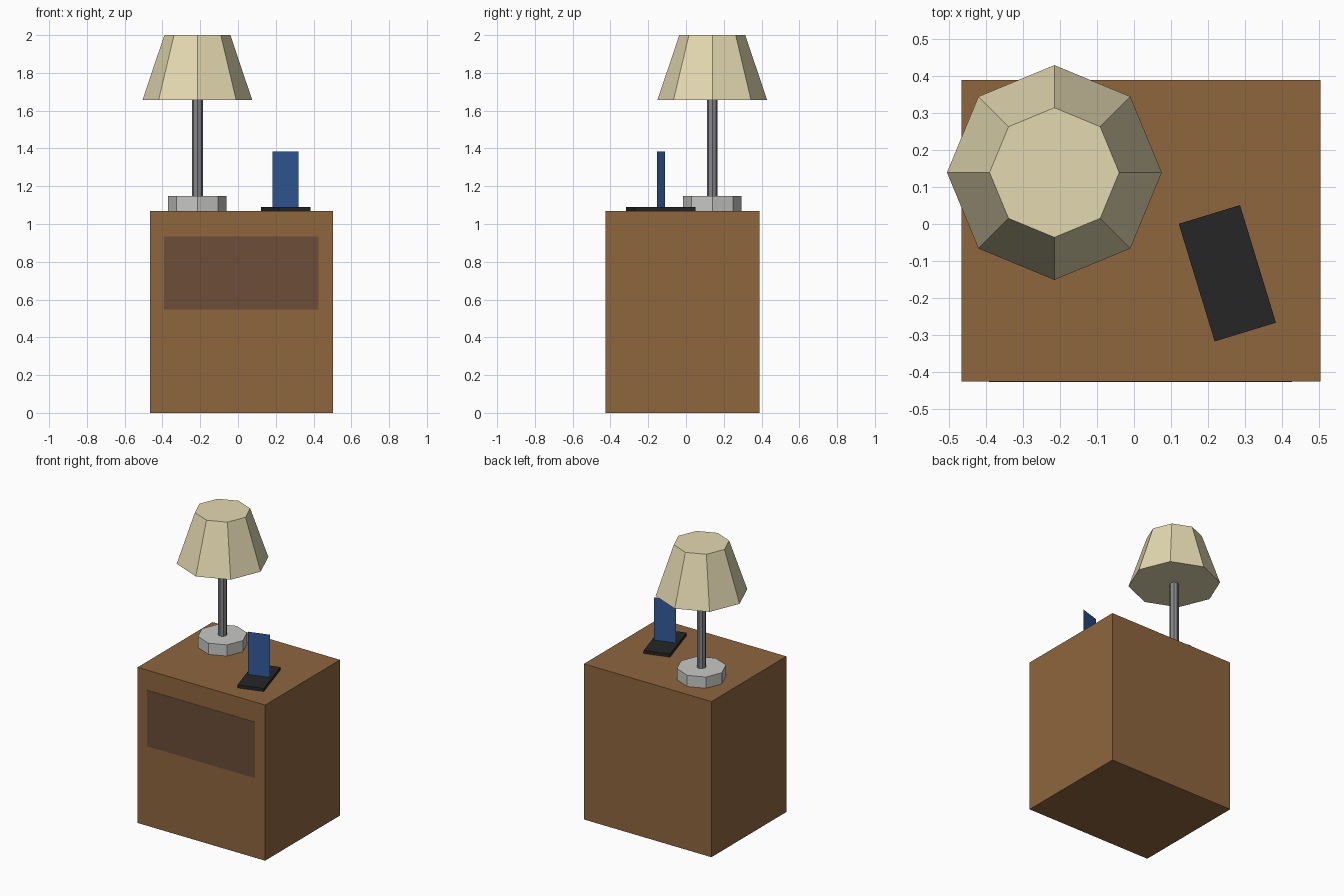
import bpy
import math

if "Cube" in bpy.data.objects:
    bpy.data.objects.remove(bpy.data.objects["Cube"])


def material(name, rgb):
    """Flat material from 0-255 sRGB values."""
    m = bpy.data.materials.new(name)
    lin = [((c / 255 + 0.055) / 1.055) ** 2.4 for c in rgb]
    m.diffuse_color = (*lin, 1)
    m.use_nodes = True
    m.node_tree.nodes["Principled BSDF"].inputs["Base Color"].default_value = m.diffuse_color
    return m


wood = material("brown wood", (143, 102, 62))
dark_wood = material("dark wood", (108, 77, 56))
cream = material("cream fabric", (228, 217, 177))
steel = material("steel grey", (134, 134, 140))
pale = material("pale grey", (200, 200, 197))
black = material("black", (38, 38, 38))
blue = material("blue", (50, 90, 153))


def finish(name, mat):
    ob = bpy.context.object
    ob.name = name
    ob.data.materials.append(mat)
    return ob


def box(name, mat, lo, hi, turn=0):
    mid = [(a + b) / 2 for a, b in zip(lo, hi)]
    bpy.ops.mesh.primitive_cube_add(size=1, location=mid, rotation=(0, 0, turn))
    ob = finish(name, mat)
    ob.scale = [b - a for a, b in zip(lo, hi)]
    return ob


def octagon(name, mat, r_bottom, r_top, z0, z1):
    """Eight-sided lamp part, closed at both ends."""
    bpy.ops.mesh.primitive_cone_add(
        vertices=8, radius1=r_bottom, radius2=r_top, depth=z1 - z0,
        location=(-0.215, 0.139, (z0 + z1) / 2))
    return finish(name, mat)


# Nightstand with a drawer front
box("cabinet", wood, (-0.466, -0.425, 0), (0.504, 0.389, 1.07))
box("drawer_front", dark_wood, (-0.392, -0.427, 0.548), (0.427, -0.424, 0.933))

# Lamp
octagon("lamp_base", pale, 0.155, 0.155, 1.07, 1.147)
octagon("lamp_pole", steel, 0.029, 0.029, 1.147, 1.657)
octagon("lamp_shade", cream, 0.29, 0.175, 1.657, 2.0)

# Phone lying on the top, with a thin upright screen panel
cx, cy, turn = 0.252, -0.133, math.radians(17)
box("phone", black, (cx - 0.0865, cy - 0.166, 1.07),
    (cx + 0.0865, cy + 0.166, 1.091), turn)
bpy.ops.mesh.primitive_plane_add(size=1, location=(cx, cy, 1.237),
                                 rotation=(math.pi / 2, 0, turn))
screen = finish("phone_screen", blue)
screen.scale = (0.144, 0.296, 1)
